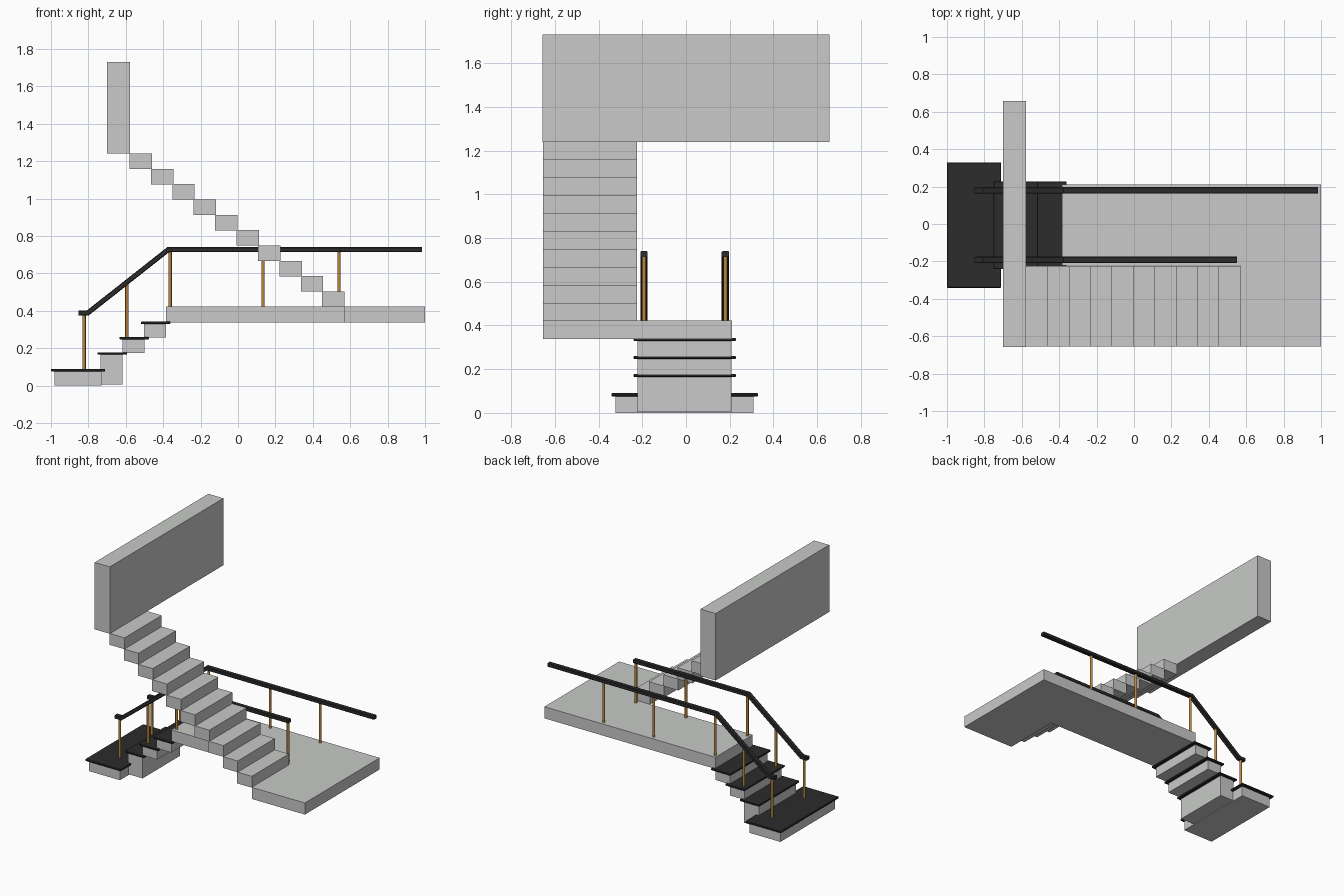
import bpy, bmesh, math
from mathutils import Vector

if "Cube" in bpy.data.objects:
    bpy.data.objects.remove(bpy.data.objects["Cube"])


def material(name, rgb):
    m = bpy.data.materials.new(name)
    m.diffuse_color = (*rgb, 1)
    m.use_nodes = True
    m.node_tree.nodes["Principled BSDF"].inputs["Base Color"].default_value = m.diffuse_color
    return m


CONCRETE = material("pale grey concrete", (0.58, 0.59, 0.58))
DARK = material("charcoal", (0.025, 0.025, 0.025))
BRASS = material("warm brass", (0.50, 0.24, 0.045))


def finish(name, bm, mat):
    bmesh.ops.recalc_face_normals(bm, faces=bm.faces)
    me = bpy.data.meshes.new(name)
    bm.to_mesh(me)
    bm.free()
    me.materials.append(mat)
    ob = bpy.data.objects.new(name, me)
    bpy.context.collection.objects.link(ob)
    return ob


def box(name, x, y, z, mat, bevel=0):
    bm = bmesh.new()
    bmesh.ops.create_cube(bm, size=1)
    for v in bm.verts:
        v.co = [(a + b) / 2 + c * (b - a) for c, (a, b) in zip(v.co, (x, y, z))]
    if bevel:
        bmesh.ops.bevel(bm, geom=bm.edges[:], offset=bevel, segments=1, affect='EDGES')
    return finish(name, bm, mat)


def prism(name, outline, z0, z1, mat):
    bm = bmesh.new()
    f = bm.faces.new([bm.verts.new((x, y, z0)) for x, y in outline])
    ext = bmesh.ops.extrude_face_region(bm, geom=[f])
    for g in ext["geom"]:
        if isinstance(g, bmesh.types.BMVert):
            g.co.z = z1
    return finish(name, bm, mat)


def post(name, x, y, z0, z1, r=0.009):
    bm = bmesh.new()
    bmesh.ops.create_cone(bm, cap_ends=True, segments=16, radius1=r, radius2=r, depth=z1 - z0)
    bmesh.ops.translate(bm, verts=bm.verts, vec=(x, y, (z0 + z1) / 2))
    ob = finish(name, bm, BRASS)
    for p in ob.data.polygons:
        p.use_smooth = len(p.vertices) == 4


def rail(name, path, y, w=0.017, h=0.0135, c=0.004):
    # chamfered rectangular section swept with mitred corners in the xz plane
    section = [(w, h - c), (w - c, h), (c - w, h), (-w, h - c),
               (-w, c - h), (c - w, -h), (w - c, -h), (w, c - h)]
    pts = [Vector(p) for p in path]
    bm = bmesh.new()
    rings = []
    for i, p in enumerate(pts):
        d0 = (p - pts[i - 1]).normalized() if i else (pts[1] - p).normalized()
        d1 = (pts[i + 1] - p).normalized() if i < len(pts) - 1 else d0
        t = (d0 + d1).normalized()
        n = Vector((t.y, -t.x)) / t.dot(d0)
        rings.append([bm.verts.new((p.x + n.x * b, y + a, p.y + n.y * b)) for a, b in section])
    for r0, r1 in zip(rings, rings[1:]):
        for k in range(8):
            j = (k + 1) % 8
            bm.faces.new((r0[k], r0[j], r1[j], r1[k]))
    bm.faces.new(rings[0])
    bm.faces.new(rings[-1])
    finish(name, bm, DARK)


# lower flight: wide bottom step and three narrower ones, each with a dark tread
box("bottom_step", (-0.98, -0.73), (-0.323, 0.308), (0, 0.078), CONCRETE)
box("bottom_tread", (-1.0, -0.71), (-0.341, 0.33), (0.076, 0.09), DARK, 0.003)
for i, (x0, z0) in enumerate([(-0.735, 0.005), (-0.618, 0.174), (-0.503, 0.256)]):
    top = 0.168 + 0.082 * i
    box(f"lower_step_{i + 1}", (x0, x0 + 0.118), (-0.222, 0.208), (z0, top), CONCRETE)
    box(f"lower_tread_{i + 1}", (x0 - 0.016, x0 + 0.142), (-0.24, 0.228),
        (top - 0.003, top + 0.01), DARK, 0.003)

# L-shaped landing
prism("landing", [(-0.385, 0.21), (-0.385, -0.222), (0.57, -0.222),
                  (0.57, -0.655), (1.0, -0.655), (1.0, 0.21)], 0.338, 0.423, CONCRETE)

# upper flight of ten block steps
for i in range(10):
    x1, z0 = 0.57 - 0.1145 * i, 0.42 + 0.082 * i
    box(f"upper_step_{i + 1}", (x1 - 0.12, x1), (-0.655, -0.225), (z0, z0 + 0.083), CONCRETE)

# tall slab at the top of the stairs
box("upper_wall", (-0.70, -0.578), (-0.657, 0.657), (1.24, 1.73), CONCRETE)

# handrails and posts on both sides
for side, y, end in (("front", -0.192, 0.552), ("back", 0.18, 0.985)):
    rail(f"{side}_handrail", [(end, 0.727), (-0.373, 0.727), (-0.805, 0.387), (-0.852, 0.387)], y)
    for k, (x, z0, z1) in enumerate([(-0.823, 0.088, 0.385), (-0.594, 0.258, 0.55),
                                     (-0.363, 0.42, 0.722), (0.134, 0.42, 0.722),
                                     (0.54, 0.42, 0.722)]):
        post(f"{side}_post_{k + 1}", x, y, z0, z1)
